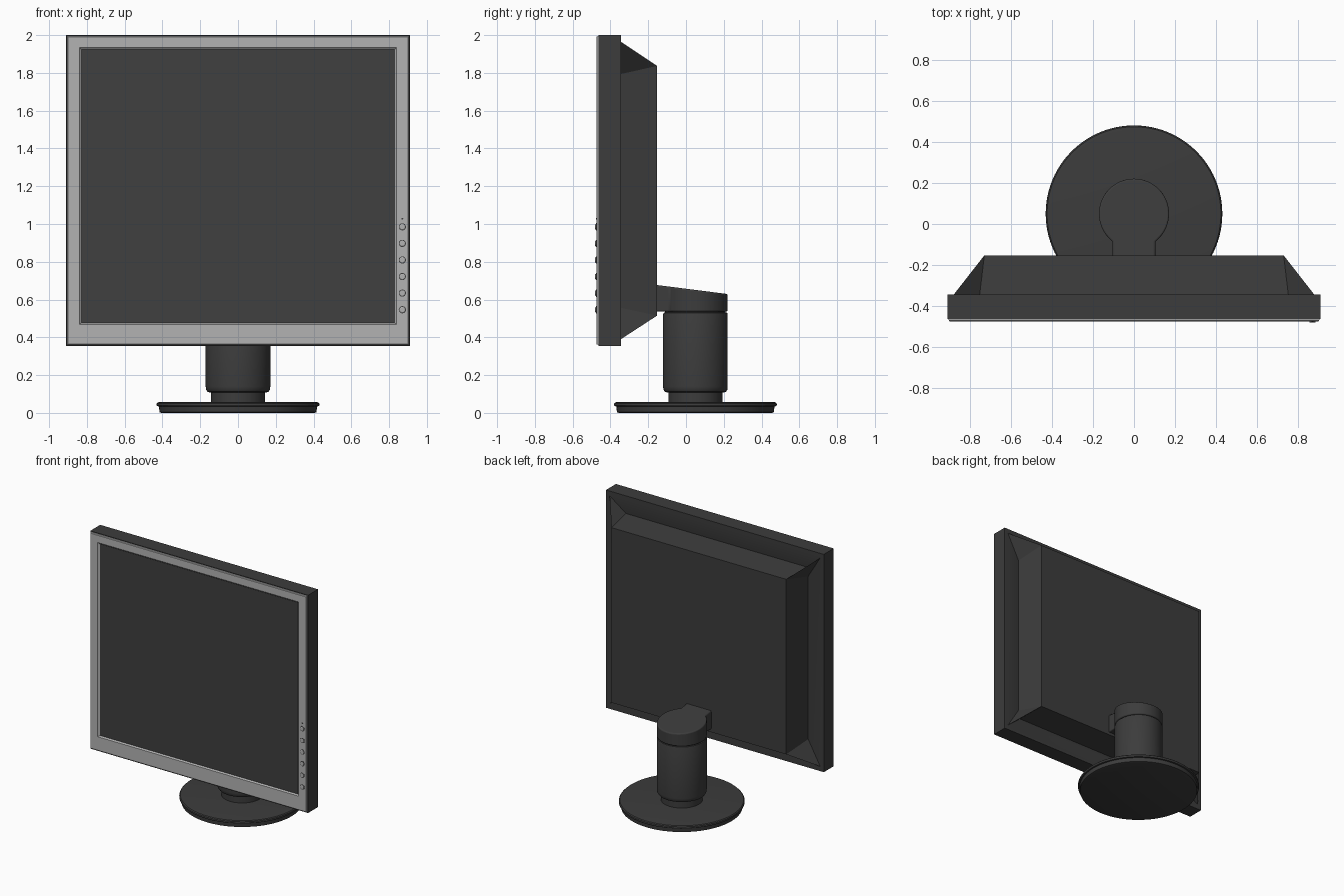
import bpy, bmesh, math
from mathutils import Vector

if "Cube" in bpy.data.objects:
    bpy.data.objects.remove(bpy.data.objects["Cube"])


def material(name, v):
    m = bpy.data.materials.new(name)
    m.diffuse_color = (v, v, v, 1)
    m.use_nodes = True
    m.node_tree.nodes["Principled BSDF"].inputs["Base Color"].default_value = m.diffuse_color
    return m


DARK = material("dark_plastic", 0.045)
SCREEN = material("screen_grey", 0.05)
SILVER = material("silver_plastic", 0.45)


def finish(bm, name, mat, angle=30, bevel=0):
    bmesh.ops.remove_doubles(bm, verts=bm.verts, dist=1e-5)
    bmesh.ops.recalc_face_normals(bm, faces=bm.faces)
    me = bpy.data.meshes.new(name)
    bm.to_mesh(me)
    bm.free()
    ob = bpy.data.objects.new(name, me)
    bpy.context.collection.objects.link(ob)
    me.materials.append(mat)
    if bevel:
        b = ob.modifiers.new("bevel", 'BEVEL')
        b.width, b.segments, b.limit_method = bevel, 3, 'ANGLE'
        b.angle_limit = math.radians(40)
    bpy.ops.object.select_all(action='DESELECT')
    bpy.context.view_layer.objects.active = ob
    ob.select_set(True)
    bpy.ops.object.shade_smooth_by_angle(angle=math.radians(angle))
    return ob


def loft(bm, rings):
    """Skin a list of equally long closed rings of vertices."""
    for a, b in zip(rings, rings[1:]):
        n = len(a)
        for i in range(n):
            bm.faces.new((a[i], a[(i + 1) % n], b[(i + 1) % n], b[i]))


def rect(bm, x, z0, z1, y):
    return [bm.verts.new(c) for c in ((-x, y, z0), (x, y, z0), (x, y, z1), (-x, y, z1))]


def lathe(name, profile, centre, mat, axis='Z', n=64):
    """Spin (radius, height) points; axis Z goes up, axis Y goes towards the back."""
    bm = bmesh.new()
    rings = []
    for r, h in profile:
        ring = []
        for i in range(n):
            a = math.tau * i / n
            u, v = r * math.cos(a), r * math.sin(a)
            p = Vector((u, v, h) if axis == 'Z' else (u, h, v))
            ring.append(bm.verts.new(p + Vector(centre)))
        rings.append(ring)
    loft(bm, rings)
    bm.faces.new(rings[0])
    bm.faces.new(rings[-1])
    return finish(bm, name, mat)


# Rear housing: rim, four scooped sides with corner fins, flat back
bm = bmesh.new()
front = rect(bm, 0.91, 0.355, 2.0, -0.463)
rim = rect(bm, 0.91, 0.355, 2.0, -0.345)
outer = rect(bm, 0.88, 0.39, 1.965, -0.345)
back = rect(bm, 0.73, 0.515, 1.837, -0.153)
bm.faces.new(front)
bm.faces.new(back)
loft(bm, [front, rim, outer])
Y = -0.362
scoops = [((-0.755, 0.495), (0.755, 0.495)), ((0.768, 0.56), (0.768, 1.79)),
          ((0.755, 1.857), (-0.755, 1.857)), ((-0.768, 1.79), (-0.768, 0.56))]
for i, ((xa, za), (xb, zb)) in enumerate(scoops):
    j = (i + 1) % 4
    a, b = bm.verts.new((xa, Y, za)), bm.verts.new((xb, Y, zb))
    bm.faces.new((outer[i], outer[j], b, a))
    bm.faces.new((a, b, back[j], back[i]))
    bm.faces.new((outer[i], a, back[i]))
    bm.faces.new((outer[j], back[j], b))
finish(bm, "rear_housing", DARK, 20)

# Silver front bezel with a stepped inner lip
bm = bmesh.new()
loft(bm, [rect(bm, 0.905, 0.36, 1.995, -0.463),
          rect(bm, 0.903, 0.362, 1.993, -0.472),
          rect(bm, 0.899, 0.366, 1.989, -0.475),
          rect(bm, 0.84, 0.468, 1.935, -0.475),
          rect(bm, 0.836, 0.472, 1.930, -0.470),
          rect(bm, 0.828, 0.477, 1.922, -0.465),
          rect(bm, 0.828, 0.477, 1.922, -0.463)])
finish(bm, "front_bezel", SILVER, 20)

# Screen panel
bm = bmesh.new()
a = rect(bm, 0.829, 0.476, 1.923, -0.463)
b = rect(bm, 0.829, 0.476, 1.923, -0.4655)
loft(bm, [a, b])
bm.faces.new(a)
bm.faces.new(b)
finish(bm, "screen", SCREEN)

# Column of buttons and the indicator light
for k in range(6):
    z = 0.546 + 0.0878 * k
    lathe("button_surround", [(0.019, 0.004), (0.019, -0.001)], (0.87, -0.475, z), DARK, 'Y', 24)
    lathe("button", [(0.015, 0.004), (0.015, -0.004), (0.012, -0.006)],
          (0.87, -0.475, z), SILVER, 'Y', 24)
lathe("indicator_light", [(0.005, 0.002), (0.005, -0.002)], (0.87, -0.475, 1.028), DARK, 'Y', 12)

# Round foot, collar and column
C = (0, 0.05, 0)
lathe("foot", [(0.405, 0.0), (0.416, 0.004), (0.418, 0.034), (0.428, 0.036), (0.431, 0.042),
               (0.43, 0.05), (0.424, 0.056), (0.41, 0.058)], C, DARK, n=96)
lathe("collar", [(0.143, 0.055), (0.143, 0.115)], C, DARK)
lathe("column", [(0.15, 0.108), (0.162, 0.112), (0.17, 0.125), (0.171, 0.14), (0.171, 0.522),
                 (0.168, 0.53), (0.16, 0.531), (0.16, 0.54)], C, DARK)

# Keyhole-shaped head with a sloping top, joining the column to the back
bm = bmesh.new()
R, W = 0.171, 0.104
a0 = math.asin(W / R)
pts = [(-W, -0.17)]
for i in range(49):
    a = a0 + (math.tau - 2 * a0) * i / 48
    pts.append((-R * math.sin(a), 0.05 - R * math.cos(a)))
pts.append((W, -0.17))
low = [bm.verts.new((x, y, 0.536)) for x, y in pts]
top = [bm.verts.new((x, y, 0.677 - 0.127 * (y + 0.155))) for x, y in pts]
loft(bm, [low, top])
bm.faces.new(low)
bm.faces.new(top)
finish(bm, "tilt_head", DARK, 30, 0.008)
